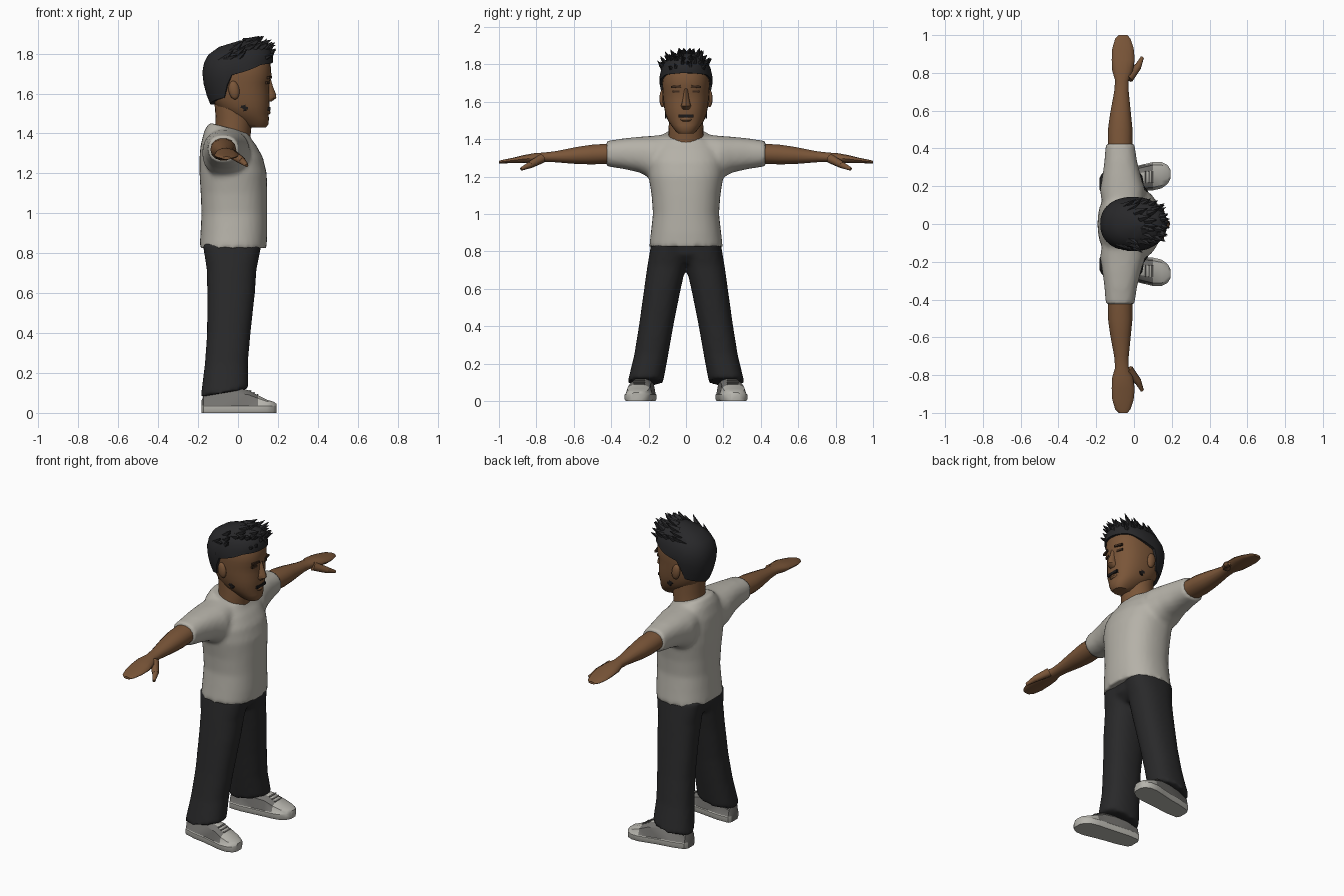
import bpy, bmesh, math, random
from mathutils import Vector, Matrix

if "Cube" in bpy.data.objects:
    bpy.data.objects.remove(bpy.data.objects["Cube"])

random.seed(4)


def material(name, r, g, b):
    m = bpy.data.materials.new(name)
    m.diffuse_color = (r, g, b, 1)
    m.use_nodes = True
    m.node_tree.nodes["Principled BSDF"].inputs["Base Color"].default_value = m.diffuse_color
    return m


SKIN = material("brown_skin", 0.195, 0.092, 0.04)
DARK = material("dark_brown", 0.05, 0.025, 0.013)
BLACK = material("mouth_black", 0.012, 0.01, 0.01)
HAIR = material("black_hair", 0.021, 0.021, 0.023)
SHIRT = material("off_white_cloth", 0.46, 0.44, 0.39)
PANTS = material("charcoal_cloth", 0.022, 0.022, 0.023)
PALE = material("pale_rubber", 0.47, 0.46, 0.42)
GREY = material("grey_suede", 0.17, 0.165, 0.155)


def sgnpow(v, e):
    return math.copysign(abs(v) ** e, v)


def bridge(bm, loops):
    for a, b in zip(loops, loops[1:]):
        n = len(a)
        for i in range(n):
            bm.faces.new((a[i], a[(i + 1) % n], b[(i + 1) % n], b[i]))


def loft(bm, rings, axis="z", side=1, n=24, p=2.3):
    """Closed tube; ring = (position, a_min, a_max, b_min, b_max, tilt)."""
    loops = []
    for pos, a0, a1, b0, b1, *tilt in rings:
        loop = []
        for i in range(n):
            t = 2 * math.pi * i / n
            a = (a0 + a1) / 2 + (a1 - a0) / 2 * sgnpow(math.cos(t), 2 / p)
            b = (b0 + b1) / 2 + (b1 - b0) / 2 * sgnpow(math.sin(t), 2 / p)
            q = pos + (tilt[0] * a if tilt else 0)
            co = (a, b * side, q) if axis == "z" else (a, q * side, b)
            loop.append(bm.verts.new(co))
        loops.append(loop)
    bridge(bm, loops)
    bm.faces.new(loops[0])
    bm.faces.new(loops[-1])


def sym(rings):
    """Turn (z, back, front, half_width, tilt) into full ring data."""
    return [(z, b, f, -w, w, *t) for z, b, f, w, *t in rings]


def cone(bm, p0, p1, r0, r1, n):
    p0, p1 = Vector(p0), Vector(p1)
    d = p1 - p0
    m = Matrix.Translation((p0 + p1) / 2) @ d.to_track_quat("Z", "Y").to_matrix().to_4x4()
    bmesh.ops.create_cone(bm, cap_ends=True, segments=n, radius1=r0, radius2=r1,
                          depth=d.length, matrix=m)


def box(bm, co, size, rz=0, rx=0, ry=0):
    m = (Matrix.Translation(co) @ Matrix.Rotation(rz, 4, "Z") @ Matrix.Rotation(ry, 4, "Y")
         @ Matrix.Rotation(rx, 4, "X") @ Matrix.Diagonal((*size, 1)))
    bmesh.ops.create_cube(bm, size=1, matrix=m)


def finish(bm, name, mats, angle=40, fuse=0):
    bmesh.ops.recalc_face_normals(bm, faces=bm.faces[:])
    me = bpy.data.meshes.new(name)
    bm.to_mesh(me)
    bm.free()
    ob = bpy.data.objects.new(name, me)
    bpy.context.collection.objects.link(ob)
    for m in mats:
        me.materials.append(m)
    bpy.ops.object.select_all(action="DESELECT")
    ob.select_set(True)
    bpy.context.view_layer.objects.active = ob
    if fuse:
        r = ob.modifiers.new("fuse", "REMESH")
        r.mode, r.voxel_size, r.use_smooth_shade = "VOXEL", fuse, True
        s = ob.modifiers.new("soften", "SMOOTH")
        s.factor, s.iterations = 0.5, 3
    elif angle:
        bpy.ops.object.shade_smooth_by_angle(angle=math.radians(angle))
    return ob


# Shirt: torso and both sleeves fused into one garment
bm = bmesh.new()
loft(bm, sym([(0.825, -.193, .143, .197), (0.9, -.188, .147, .188), (1.0, -.183, .147, .177),
              (1.1, -.187, .147, .184), (1.2, -.193, .144, .2), (1.28, -.193, .125, .205),
              (1.34, -.188, .092, .19), (1.385, -.17, .065, .155, -.15),
              (1.415, -.145, .055, .115, -.28)]), n=32)
for s in (1, -1):
    loft(bm, [(0.07, -.165, .05, 1.21, 1.43), (0.18, -.18, .06, 1.185, 1.418),
              (0.25, -.168, .037, 1.222, 1.413), (0.33, -.157, .017, 1.24, 1.405),
              (0.425, -.15, .002, 1.255, 1.39)], "y", s)
finish(bm, "shirt", [SHIRT], fuse=0.014)

# Trousers: hips and both legs fused
bm = bmesh.new()
loft(bm, sym([(0.735, -.13, .06, .09), (0.78, -.16, .1, .165), (0.87, -.165, .115, .175)]))
for s in (1, -1):
    loft(bm, [(0.112, -.187, .052, .122, .312, .17), (0.25, -.167, .05, .095, .277, .06),
              (0.4, -.155, .063, .068, .252), (0.6, -.154, .085, .028, .224),
              (0.72, -.157, .093, .0, .207), (0.85, -.178, .12, -.01, .185)], side=s)
finish(bm, "trousers", [PANTS], fuse=0.014)

# Arms with flat hands and thumbs
for s, tag in ((1, "left"), (-1, "right")):
    bm = bmesh.new()
    loft(bm, [(0.36, -.138, -.01, 1.27, 1.38), (0.5, -.138, -.008, 1.264, 1.372),
              (0.58, -.127, -.016, 1.266, 1.36), (0.7, -.105, -.028, 1.276, 1.336),
              (0.76, -.1, -.028, 1.277, 1.329), (0.81, -.115, -.006, 1.272, 1.326),
              (0.87, -.118, .004, 1.272, 1.315), (0.93, -.115, -.002, 1.272, 1.3),
              (0.98, -.1, -.018, 1.27, 1.29), (1.0, -.08, -.035, 1.27, 1.284)],
         "y", s, n=14, p=2.1)
    cone(bm, (-.03, s * .77, 1.297), (.022, s * .835, 1.262), .026, .019, 8)
    cone(bm, (.018, s * .828, 1.265), (.044, s * .882, 1.24), .019, .009, 8)
    finish(bm, tag + "_arm", [SKIN], 50)

# Neck and head
bm = bmesh.new()
loft(bm, sym([(1.36, -.12, .06, .098), (1.42, -.112, .066, .094), (1.48, -.112, .07, .092),
              (1.58, -.12, .05, .09)]), p=2)
finish(bm, "neck", [SKIN])
bm = bmesh.new()
loft(bm, sym([(1.43, .05, .14, .042), (1.445, .02, .152, .058), (1.475, -.03, .155, .08),
              (1.5, -.07, .152, .097), (1.535, -.11, .159, .11), (1.57, -.13, .158, .117),
              (1.61, -.145, .158, .122), (1.655, -.15, .157, .125), (1.685, -.155, .168, .127),
              (1.75, -.15, .163, .125), (1.8, -.12, .14, .1), (1.84, -.06, .08, .05)]), n=28)
finish(bm, "head", [SKIN])

# Nose, lower lip and ears
bm = bmesh.new()
loft(bm, sym([(1.56, .12, .168, .02), (1.578, .12, .192, .028), (1.598, .12, .19, .022),
              (1.635, .12, .175, .014), (1.672, .12, .165, .012)]), n=10, p=2)
finish(bm, "nose", [SKIN])
bm = bmesh.new()
loft(bm, sym([(1.494, .1, .157, .025), (1.503, .1, .164, .034), (1.514, .1, .16, .036)]), n=12)
finish(bm, "lower_lip", [SKIN])
for s, tag in ((1, "left"), (-1, "right")):
    bm = bmesh.new()
    bmesh.ops.create_uvsphere(bm, u_segments=12, v_segments=8, radius=1, matrix=Matrix.Translation(
        (-.02, s * .126, 1.617)) @ Matrix.Rotation(-.15, 4, "Y") @ Matrix.Diagonal((.027, .016, .047, 1)))
    finish(bm, tag + "_ear", [SKIN])

# Brows, eyes, mouth and jaw marks as thin inlays
bm = bmesh.new()
for s in (1, -1):
    box(bm, (.158, s * .054, 1.681), (.012, .052, .012), s * .25, s * -.08)
    box(bm, (.147, s * .052, 1.655), (.012, .038, .013), s * .25)
finish(bm, "brows_and_eyes", [DARK], 0)
bm = bmesh.new()
box(bm, (.153, 0, 1.524), (.018, .08, .016))
for s in (1, -1):
    for tilt in (.3, 1.4):
        box(bm, (.032, s * .107, 1.53), (.036, .008, .014), ry=tilt)
finish(bm, "mouth_and_jaw_marks", [BLACK], 0)

# Hair cap with a shaped hairline
HULL = [(1.53, -.132, .1, .1), (1.6, -.16, .15, .126), (1.66, -.175, .165, .138),
        (1.72, -.18, .172, .144), (1.78, -.163, .176, .132), (1.82, -.125, .165, .108),
        (1.85, -.06, .135, .068), (1.866, .01, .06, .02)]
LINE = [(0, 1.755), (50, 1.745), (75, 1.715), (100, 1.69), (112, 1.58), (180, 1.545)]


def sample(table, k):
    for r0, r1 in zip(table, table[1:]):
        if k <= r1[0]:
            break
    f = min(1, max(0, (k - r0[0]) / (r1[0] - r0[0])))
    return [a + (b - a) * f for a, b in zip(r0[1:], r1[1:])]


def scalp(t, z, k=1.0):
    xb, xf, w = sample(HULL, z)
    return Vector(((xb + xf) / 2 + (xf - xb) / 2 * k * sgnpow(math.cos(t), .9),
                   w * k * sgnpow(math.sin(t), .9), z))


bm = bmesh.new()
loops, N = [], 48
for f, k in ((0, .84), (0, 1), (.15, 1), (.32, 1), (.5, 1), (.65, 1), (.78, 1), (.9, 1), (1, 1)):
    loop = []
    for i in range(N):
        t = 2 * math.pi * i / N
        low = sample(LINE, math.degrees(min(t, 2 * math.pi - t)))[0]
        loop.append(bm.verts.new(scalp(t, low + (1.866 - low) * f, k)))
    loops.append(loop)
bridge(bm, loops)
bm.faces.new(loops[-1])
finish(bm, "hair_cap", [HAIR])

# Hair tufts swept forward and up
bm = bmesh.new()
for i in range(46):
    t = math.radians(-115 + 230 * i / 45 + random.uniform(-5, 5))
    z = random.choice((1.775, 1.80, 1.825, 1.845, 1.86))
    base = scalp(t, z, .88)
    tip = base + Vector((.045, base.y * .3, random.uniform(.015, .05)))
    tip.x, tip.z = min(tip.x, .195 - .3 * abs(tip.y)), min(tip.z, 1.888)
    cone(bm, base - (tip - base) * .3, tip, .024, .001, 5)
finish(bm, "hair_tufts", [HAIR], 0)

# Shoes: pale sole, toe and tongue with grey sides and laces
SHOE = [(-.183, .03, .06, .212), (-.172, .052, .09, .213), (-.1, .064, .115, .222),
        (-.02, .066, .125, .233), (.05, .071, .115, .245), (.1, .075, .088, .253),
        (.145, .07, .066, .258), (.178, .05, .056, .262), (.192, .025, .046, .263)]
for s, tag in ((1, "left"), (-1, "right")):
    bm = bmesh.new()
    loops = []
    for x, w, h, yc in SHOE:
        half = [(.92, 0), (1, .01), (1, .034), (.93, .038), (.78, .038 + (h - .038) * .7), (.4, h)]
        prof = half + [(-a, b) for a, b in reversed(half)]
        loops.append([bm.verts.new((x, s * (yc + a * w), b)) for a, b in prof])
    bridge(bm, loops)
    for i, f in enumerate(bm.faces):
        row, col = divmod(i, 12)
        upper = col in (3, 4, 6, 7)
        f.material_index = 1 if (upper and row < 5) or (col == 5 and row < 3) else 0
    bm.faces.new(loops[0]).material_index = 1
    bm.faces.new(loops[-1])
    for x, z in ((.062, .111), (.08, .101), (.098, .091)):
        n0 = len(bm.faces)
        box(bm, (x, s * .249, z), (.008, .062, .006), ry=.5)
        bm.faces.ensure_lookup_table()
        for f in bm.faces[n0:]:
            f.material_index = 1
    finish(bm, tag + "_shoe", [PALE, GREY], 35)
